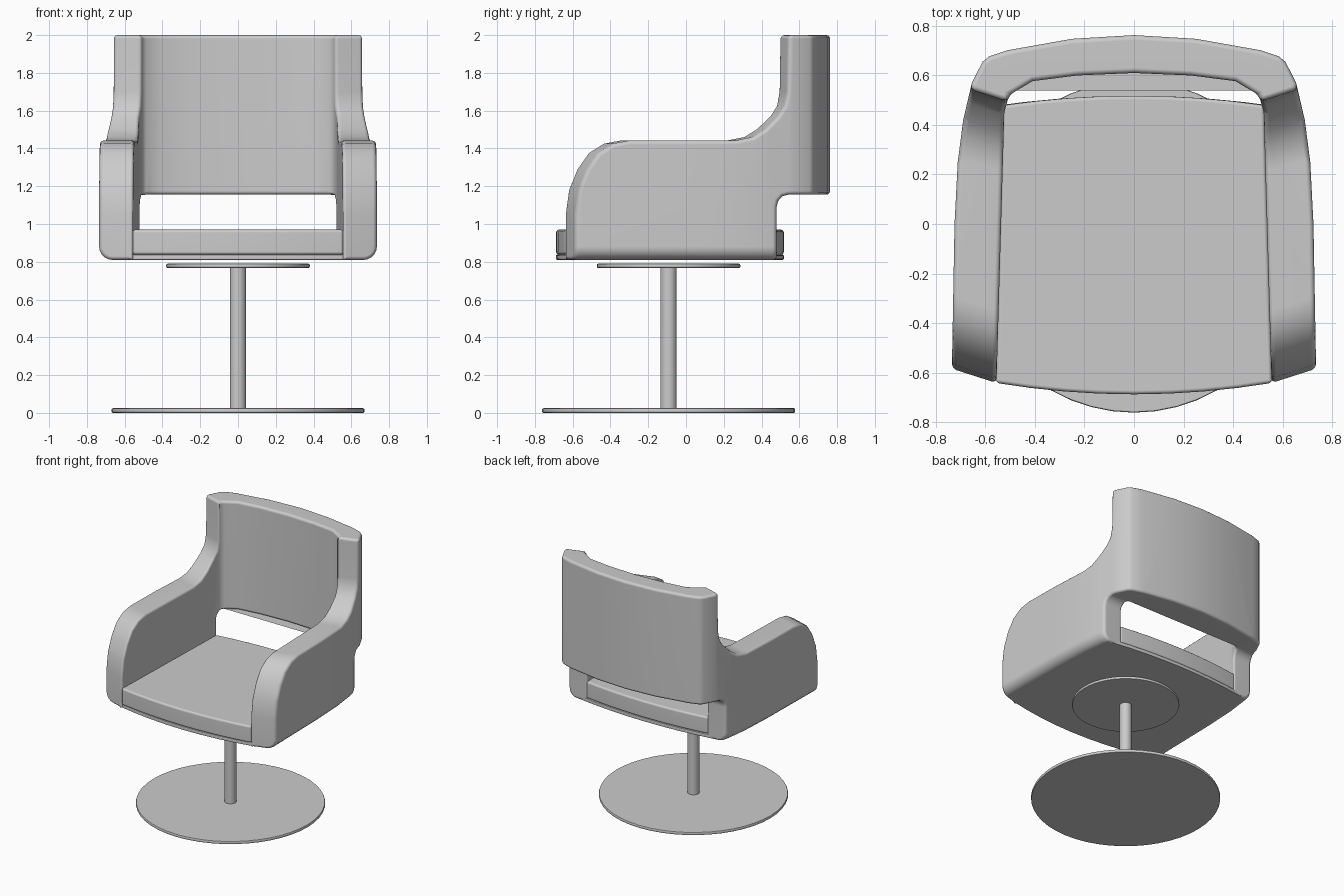
import bpy, bmesh, math

if "Cube" in bpy.data.objects:
    bpy.data.objects.remove(bpy.data.objects["Cube"])

def mirrored(half):
    """Mirror a half outline in +x (ending or starting on x = 0 as given) into -x order."""
    return half + [(-x, y) for x, y in reversed(half) if x > 1e-6]

def loft(name, rings):
    """Closed solid through rings that have equal point counts."""
    bm = bmesh.new()
    vs = [[bm.verts.new(p) for p in r] for r in rings]
    n = len(rings[0])
    for a, b in zip(vs, vs[1:]):
        for i in range(n):
            j = (i + 1) % n
            bm.faces.new((a[i], a[j], b[j], b[i]))
    bm.faces.new(vs[0][::-1])
    bm.faces.new(vs[-1])
    bmesh.ops.recalc_face_normals(bm, faces=bm.faces)
    me = bpy.data.meshes.new(name)
    bm.to_mesh(me)
    bm.free()
    ob = bpy.data.objects.new(name, me)
    bpy.context.collection.objects.link(ob)
    return ob

def slab(name, outline, z0, z1):
    return loft(name, [[(x, y, z) for x, y in outline] for z in (z0, z1)])

def finish(ob, width, segments=3):
    """Round the hard edges, bake the modifiers, shade smooth."""
    b = ob.modifiers.new("round", 'BEVEL')
    b.width, b.segments = width, segments
    b.limit_method, b.angle_limit = 'ANGLE', math.radians(40)
    b.use_clamp_overlap = False
    bpy.ops.object.select_all(action='DESELECT')
    ob.select_set(True)
    bpy.context.view_layer.objects.active = ob
    bpy.ops.object.convert(target='MESH')
    bpy.ops.object.shade_smooth_by_angle(angle=math.radians(40))
    w = ob.modifiers.new("normals", 'WEIGHTED_NORMAL')
    w.keep_sharp = True

# Upholstered shell: U-shaped plan with rounded outer bottom corners
outer = mirrored([(.738, -.8), (.735, -.55), (.725, 0), (.712, .25), (.69, .42),
                  (.655, .57), (.612, .655), (.585, .677), (.51, .702),
                  (.25, .748), (0, .763)])
inner = mirrored([(.56, -.8), (.524, .45), (.505, .52), (.41, .577), (.23, .6), (0, .61)])
R = .07
levels = [(.81 + R * (1 - math.cos(t)), R * (1 - math.sin(t)))
          for t in (math.pi / 2 * i / 5 for i in range(6))] + [(2.0, 0)]
rings = [[(x * (1 - d / .735), y, z) for x, y in outer] +
         [(x, y, z) for x, y in reversed(inner)] for z, d in levels]
shell = loft("shell_arms_and_back", rings)

# Side profile, swept across x; its front edges slant back towards the outside
front = [(-.663, .7), (-.663, 1.05), (-.645, 1.18), (-.6, 1.29), (-.54, 1.375),
         (-.46, 1.425), (-.37, 1.442), (.2, 1.442), (.29, 1.46), (.36, 1.503),
         (.43, 1.57), (.468, 1.625), (.483, 1.7), (.49, 2.1)]
rear = [(.9, 2.1), (.9, 1.155), (.54, 1.155), (.51, 1.147), (.488, 1.122),
        (.48, 1.09), (.48, .7)]
sections = []
for x in (-.8, -.49, .49, .8):
    s = .33 * max(0, abs(x) - .5)
    sections.append([(x, y + s, z) for y, z in front] + [(x, y, z) for y, z in rear])
cutter = loft("profile_cutter", sections)
cutter.hide_render = True
m = shell.modifiers.new("side_profile", 'BOOLEAN')
m.operation, m.solver, m.object = 'INTERSECT', 'EXACT', cutter
finish(shell, .02)
bpy.data.objects.remove(cutter)

# Floor between the arms, and the seat cushion on it
def seat_outline(xf, yf, xb, yb):
    f = [(xf * t, -.688 + (.688 + yf) * t * t) for t in (0, .25, .5, .75, 1)]
    b = [(xb * t, .518 + (yb - .518) * t * t) for t in (1, .75, .5, .25, 0)]
    half = f + b
    return half + [(-x, y) for x, y in reversed(half) if x > 1e-6]

finish(slab("seat_floor", seat_outline(.6, -.62, .6, .472), .81, .838), .006, 2)
finish(slab("seat_cushion", seat_outline(.558, -.642, .526, .48), .838, .97), .015)

# Swivel pedestal
def disc(name, r, z0, z1, sides, bevel):
    pts = [(r * math.cos(2 * math.pi * i / sides), -.092 + r * math.sin(2 * math.pi * i / sides))
           for i in range(sides)]
    finish(slab(name, pts, z0, z1), bevel, 2)

disc("pedestal_base", .67, 0, .025, 48, .008)
disc("pedestal_column", .043, .02, .775, 24, .002)
disc("mounting_plate", .38, .767, .79, 48, .008)
